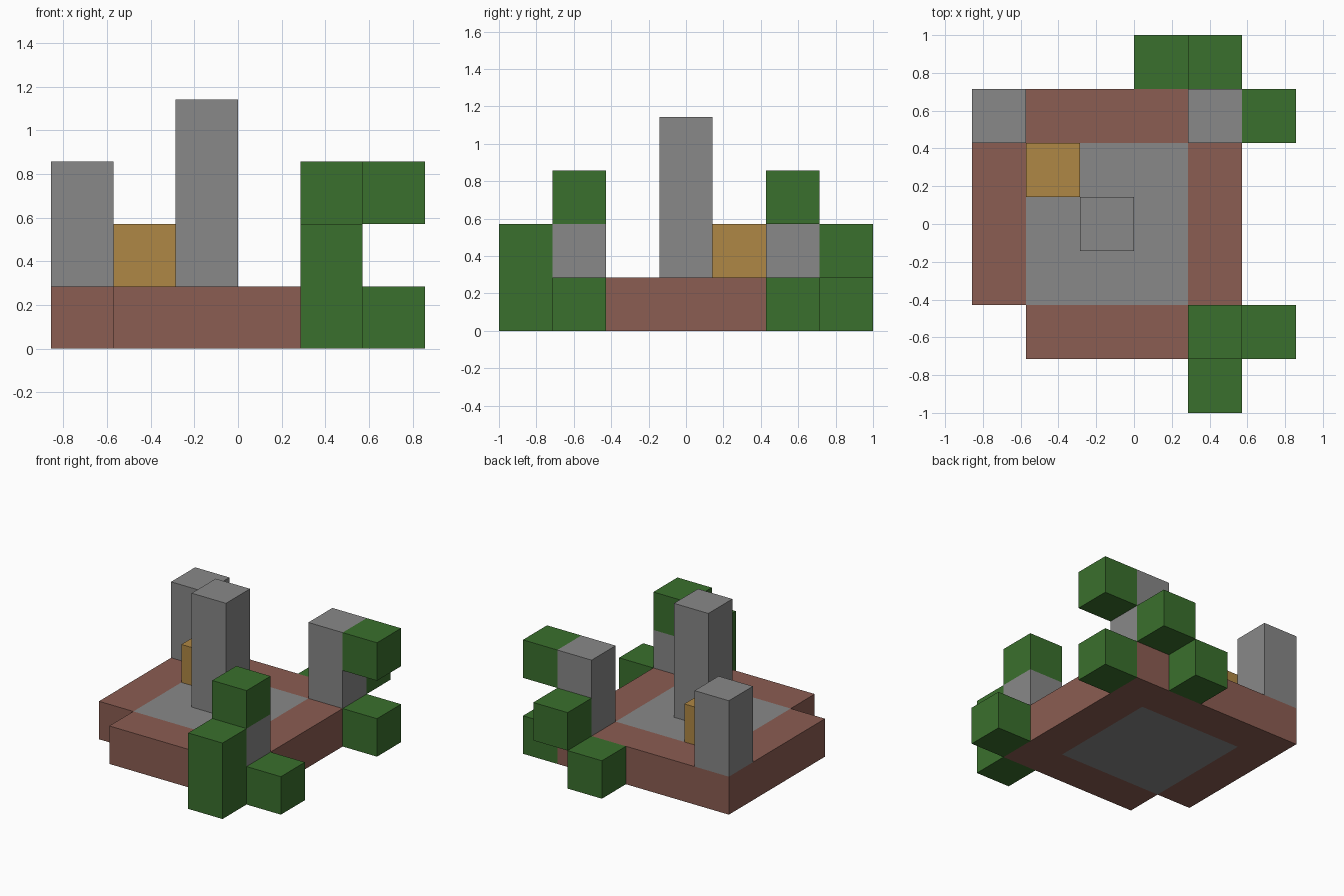
import bpy
import bmesh
from mathutils import Vector

if "Cube" in bpy.data.objects:
    bpy.data.objects.remove(bpy.data.objects["Cube"], do_unlink=True)

UNIT = 2 / 7                      # size of one block
ORIGIN = Vector((-3, -3.5, 0))    # grid corner, in blocks


def material(name, rgb):
    m = bpy.data.materials.new(name)
    m.use_nodes = True
    m.diffuse_color = (*rgb, 1)
    m.node_tree.nodes["Principled BSDF"].inputs["Base Color"].default_value = (*rgb, 1)
    return m


brick = material("brick brown", (0.258, 0.109, 0.084))
stone = material("stone grey", (0.246, 0.246, 0.246))
leaf = material("leaf green", (0.042, 0.162, 0.026))
gold = material("gold", (0.429, 0.242, 0.058))


def column(x, y, bottom, top):
    return {(x, y, z) for z in range(bottom, top)}


# Courtyard floor and the wider rim around it, with one corner missing
floor = {(x, y, 0) for x in range(1, 4) for y in range(2, 5)}
rim = {(x, y, 0) for x in range(5) for y in range(1, 6)} - floor - {(0, 1, 0)}

parts = {
    "floor": (stone, floor),
    "rim": (brick, rim),
    "central_tower": (stone, column(2, 3, 1, 4)),
    "corner_pillar": (stone, column(0, 5, 1, 3)),
    "back_pillar": (stone, column(4, 5, 1, 3)),
    "front_pillar": (stone, column(4, 1, 1, 2)),
    "gold_block": (gold, {(1, 4, 1)}),
    # Foliage blocks around the two overgrown corners
    "front_pillar_foliage": (leaf, {(4, 1, 2)}),
    "front_bush": (leaf, column(4, 0, 0, 2)),
    "front_side_bush": (leaf, {(5, 1, 0)}),
    "back_side_bush": (leaf, {(5, 5, 0)}),
    "back_pillar_foliage": (leaf, {(5, 5, 2)}),
    "back_low_bush": (leaf, {(3, 6, 0)}),
    "back_high_bush": (leaf, {(4, 6, 1)}),
}
filled = set().union(*(cells for _, cells in parts.values()))


def build(name, mat, cells):
    """Make one part from its blocks, keeping only the exposed faces."""
    bm = bmesh.new()
    for cell in sorted(cells):
        centre = Vector(cell) + Vector((0.5, 0.5, 0.5))
        for axis in range(3):
            for sign in (-1, 1):
                n = Vector((0, 0, 0))
                n[axis] = sign
                if tuple(int(c + d) for c, d in zip(cell, n)) in filled:
                    continue
                u = Vector((0, 0, 0))
                u[(axis + 1) % 3] = 1
                v = n.cross(u)
                corners = (-u - v, u - v, u + v, v - u)
                bm.faces.new([bm.verts.new((centre + (n + c) / 2 + ORIGIN) * UNIT)
                              for c in corners])
    bmesh.ops.remove_doubles(bm, verts=bm.verts, dist=0.001)
    mesh = bpy.data.meshes.new(name)
    bm.to_mesh(mesh)
    bm.free()
    mesh.materials.append(mat)
    bpy.context.collection.objects.link(bpy.data.objects.new(name, mesh))


for name, (mat, cells) in parts.items():
    build(name, mat, cells)
